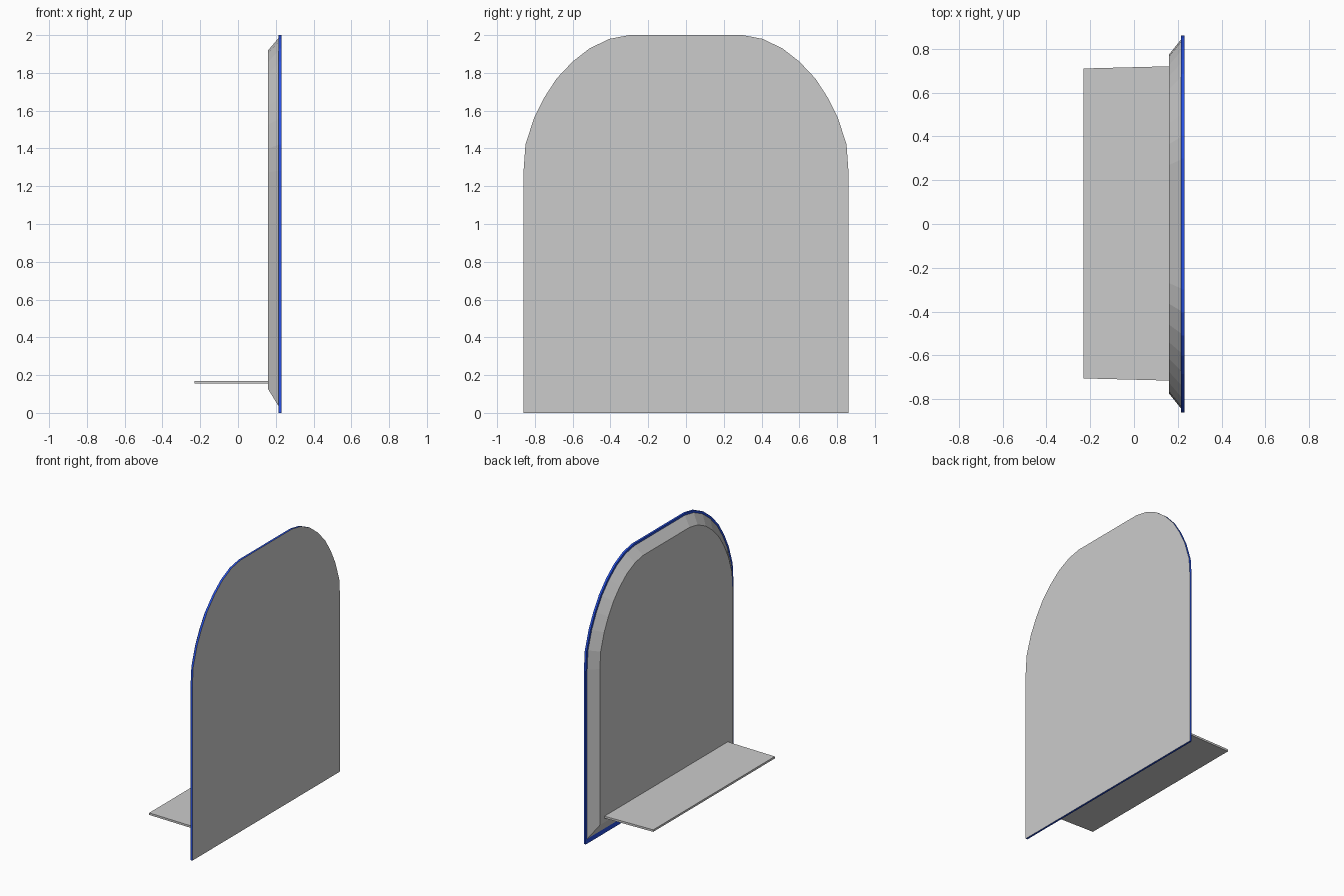
import bpy, bmesh

if "Cube" in bpy.data.objects:
    bpy.data.objects.remove(bpy.data.objects["Cube"])

# Right half of the arched outline (y, z), mirrored to the left
half = [(0.86, 0.0), (0.86, 1.28), (0.85, 1.42), (0.805, 1.56), (0.75, 1.67),
        (0.685, 1.77), (0.60, 1.86), (0.51, 1.93), (0.405, 1.98), (0.30, 2.0)]
outline = half + [(-y, z) for y, z in reversed(half)]


def ring(x, sy=1.0, z0=0.0, z1=2.0):
    """Outline at depth x, fitted to a width factor and a height range."""
    return [(x, y * sy, z0 + z * (z1 - z0) / 2) for y, z in outline]


def loft(name, rings, cap_start=False, cap_end=False, material=None):
    """Skin successive closed rings, with optional end caps."""
    bm = bmesh.new()
    loops = [[bm.verts.new(p) for p in r] for r in rings]
    for a, b in zip(loops, loops[1:]):
        for i in range(len(a)):
            j = (i + 1) % len(a)
            bm.faces.new((a[i], a[j], b[j], b[i]))
    if cap_start:
        bm.faces.new(loops[0][::-1])
    if cap_end:
        bm.faces.new(loops[-1])
    mesh = bpy.data.meshes.new(name)
    bm.to_mesh(mesh)
    bm.free()
    obj = bpy.data.objects.new(name, mesh)
    bpy.context.collection.objects.link(obj)
    if material:
        mesh.materials.append(material)
    return obj


blue = bpy.data.materials.new("blue_rim")
blue.diffuse_color = (0.02, 0.08, 0.75, 1)
blue.use_nodes = True
blue.node_tree.nodes["Principled BSDF"].inputs["Base Color"].default_value = blue.diffuse_color

inner = ring(0.215, 0.98, 0.035, 1.985)
outer_front, outer_back = ring(0.215), ring(0.23)

# Bevelled mirror glass facing -x
loft("mirror_glass", [ring(0.16, 0.9, 0.125, 1.92), inner], cap_start=True)

# Thin coloured edge band
loft("rim", [inner, outer_front, outer_back], material=blue)

# Flat backing sheet
loft("back_panel", [outer_back], cap_end=True)

# Thin shelf, slightly narrower at its free edge
shelf_plan = [(-0.23, -0.705), (0.16, -0.715), (0.16, 0.72), (-0.23, 0.71)]
loft("shelf", [[(x, y, z) for x, y in shelf_plan] for z in (0.155, 0.17)],
     cap_start=True, cap_end=True)
